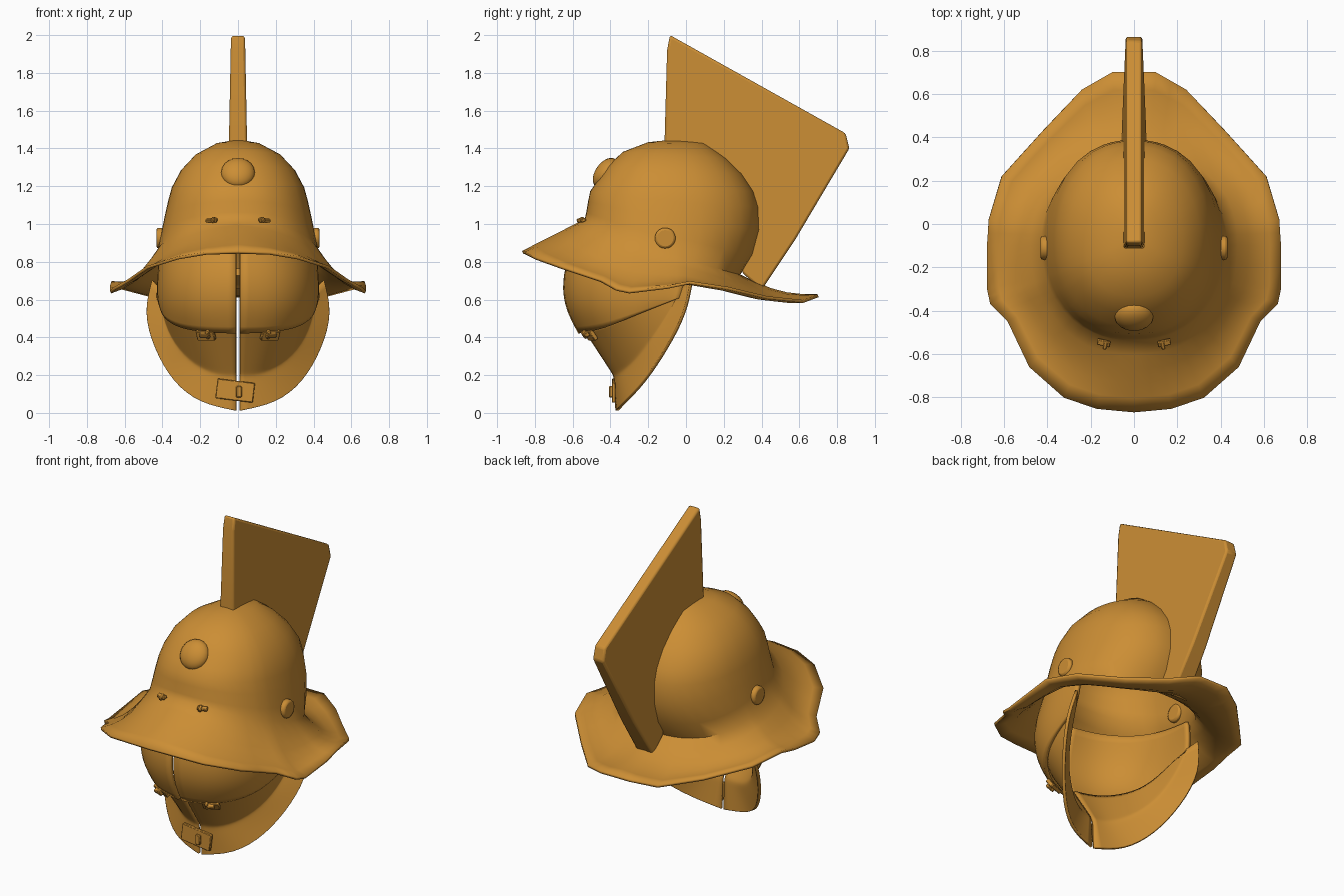
import bpy, bmesh, math
from mathutils import Vector

if "Cube" in bpy.data.objects:
    bpy.data.objects.remove(bpy.data.objects["Cube"])

bronze = bpy.data.materials.new("ochre bronze")
bronze.diffuse_color = (0.60, 0.27, 0.035, 1)
bronze.use_nodes = True
bronze.node_tree.nodes["Principled BSDF"].inputs["Base Color"].default_value = bronze.diffuse_color


def finish(ob, angle=40):
    ob.data.materials.clear()
    ob.data.materials.append(bronze)
    bpy.ops.object.select_all(action='DESELECT')
    ob.select_set(True)
    bpy.context.view_layer.objects.active = ob
    bpy.ops.object.shade_smooth_by_angle(angle=math.radians(angle))
    return ob


def mesh_object(name, verts, faces):
    me = bpy.data.meshes.new(name)
    me.from_pydata([tuple(v) for v in verts], [], faces)
    bm = bmesh.new()
    bm.from_mesh(me)
    bmesh.ops.recalc_face_normals(bm, faces=bm.faces)
    bm.to_mesh(me)
    bm.free()
    ob = bpy.data.objects.new(name, me)
    bpy.context.collection.objects.link(ob)
    return ob


def grid_faces(rows, cols, closed=False):
    n = cols if closed else cols - 1
    return [(r * cols + c, r * cols + (c + 1) % cols,
             (r + 1) * cols + (c + 1) % cols, (r + 1) * cols + c)
            for r in range(rows - 1) for c in range(n)]


def solidify(ob, t):
    m = ob.modifiers.new("thickness", 'SOLIDIFY')
    m.thickness, m.offset = t, 0


def mirror(ob):
    ob.modifiers.new("mirror", 'MIRROR').use_clip = False


# --- Dome and brim: one lofted shell ---
# right half of the brim edge, front to back
rim = [(0, -.865, .85), (.17, -.85, .845), (.32, -.80, .82), (.48, -.66, .77),
       (.58, -.45, .70), (.66, -.37, .655), (.675, -.30, .64), (.677, -.10, .665),
       (.67, .02, .69), (.61, .22, .66), (.42, .43, .61), (.24, .62, .59),
       (.10, .70, .62), (0, .70, .62)]
half = []
for a, b in zip(rim, rim[1:]):
    half += [Vector(a), (Vector(a) + Vector(b)) / 2]
half.append(Vector(rim[-1]))
edge = half + [Vector((-p.x, p.y, p.z)) for p in half[-2:0:-1]]
CY = -0.08
angles = [math.atan2(p.x, -(p.y - CY)) for p in edge]


def spow(v, e):
    return math.copysign(abs(v) ** e, v)


def dome_ring(yf, yb, w, zf, zs, zb):
    pts = []
    for a in angles:
        s, c = math.sin(a), math.cos(a)
        y = CY - spow(c, .9) * ((CY - yf) if c > 0 else (yb - CY))
        z = zs + c * (zf - zb) / 2 + c * c * ((zf + zb) / 2 - zs)
        pts.append(Vector((w * spow(s, .9), y, z)))
    return pts


# front y, back y, half width, then heights at front, side and back
dome = [dome_ring(*r) for r in [
    (-.20, .10, .11, 1.425, 1.42, 1.42), (-.33, .21, .22, 1.375, 1.36, 1.34),
    (-.41, .29, .295, 1.30, 1.28, 1.26), (-.465, .35, .343, 1.22, 1.19, 1.17),
    (-.50, .375, .362, 1.17, 1.12, 1.09), (-.51, .38, .382, 1.12, 1.03, .97),
    (-.52, .345, .402, 1.06, .93, .84), (-.53, .28, .42, 1.02, .84, .73)]]
base = dome[-1]
for t in (.2, .4, .6, .8, 1):
    ring = []
    for p, q in zip(base, edge):
        v = p.lerp(q, t)
        sag = .05 * min(1, abs(q.x) / .5 + max(0, q.y))
        v.z -= sag * math.sin(math.pi * t)
        ring.append(v)
    dome.append(ring)
n = len(edge)
verts = [p for r in dome for p in r] + [Vector((0, -.06, 1.44))]
faces = grid_faces(len(dome), n, True)
faces += [(len(verts) - 1, (i + 1) % n, i) for i in range(n)]
shell = mesh_object("dome_and_brim", verts, faces)
solidify(shell, .016)
finish(shell, 50)

# --- Crest: tapered slab standing on the dome ---
outline = [(-.115, 1.38), (-.10, 1.92), (-.085, 2.0), (.845, 1.48), (.865, 1.40),
           (.58, .92), (.40, .65), (.30, .74), (.2, 1.05)]
cv = []
for side in (1, -1):
    for y, z in outline:
        d = -.488 * (y + .085) - .873 * (z - 2.0)
        cv.append((side * (.037 + .022 * d), y, z))
k = len(outline)
cf = [tuple(range(k)), tuple(range(2 * k - 1, k - 1, -1))]
cf += [(i, i + k, (i + 1) % k + k, (i + 1) % k) for i in range(k)]
crest = mesh_object("crest", cv, cf)
bev = crest.modifiers.new("soft edges", 'BEVEL')
bev.width, bev.segments, bev.limit_method = .012, 2, 'ANGLE'
finish(crest)


# --- Face guard: mirrored visor and cheek plates ---
def plate_grid(name, rows, thick):
    ob = mesh_object(name, [p for r in rows for p in r], grid_faces(len(rows), len(rows[0])))
    mirror(ob)
    sub = ob.modifiers.new("smooth", 'SUBSURF')
    sub.levels = sub.render_levels = 2
    sub.boundary_smooth = 'PRESERVE_CORNERS'
    solidify(ob, thick)
    return finish(ob, 50)


visor = [
    [(.009, -.58, .90), (.18, -.55, .90), (.32, -.43, .88), (.40, -.27, .86), (.41, -.12, .84), (.40, .0, .82)],
    [(.009, -.645, .74), (.20, -.61, .73), (.35, -.48, .72), (.415, -.30, .70), (.42, -.13, .70), (.41, .0, .72)],
    [(.009, -.64, .57), (.20, -.60, .56), (.34, -.47, .56), (.41, -.30, .58), (.42, -.14, .60), (.42, -.02, .64)],
    [(.009, -.56, .425), (.16, -.535, .43), (.30, -.43, .45), (.385, -.31, .50), (.405, -.17, .56), (.42, -.03, .61)]]
plate_grid("visor", visor, .022)

neck = [(.009, -.375, .20), (.10, -.36, .20), (.22, -.29, .25), (.33, -.20, .36), (.39, -.10, .50), (.415, -.02, .66)]
flange = [(.009, -.365, .012), (.20, -.33, .05), (.34, -.22, .16), (.44, -.10, .34), (.495, .0, .53), (.45, .03, .70)]
top = [Vector((max(.009, x * .97), -.1 + (y + .1) * .96, z + .03)) for x, y, z in visor[3]]
low = [Vector(p) for p in neck]
out = [Vector(p) for p in flange]


def between(a, b, t):
    return [p.lerp(q, t) for p, q in zip(a, b)]


plate_grid("cheek_guard", [top, between(top, low, .5), between(top, low, .9), low,
                           between(low, out, .2), between(low, out, .9), out], .018)


# --- Fittings ---
def box(name, loc, size, rot=(0, 0, 0), bevel=.004):
    bpy.ops.mesh.primitive_cube_add(size=1, location=loc, rotation=rot)
    ob = bpy.context.object
    ob.name = name
    ob.scale = size
    bpy.ops.object.transform_apply(location=False, rotation=False, scale=True)
    m = ob.modifiers.new("soft edges", 'BEVEL')
    m.width = bevel
    return finish(ob)


def button(name, loc, scale, rot):
    bpy.ops.mesh.primitive_uv_sphere_add(segments=20, ring_count=12, location=loc, rotation=rot)
    ob = bpy.context.object
    ob.name = name
    ob.scale = scale
    return finish(ob, 60)


# brow boss
button("brow_boss", (0, -.425, 1.27), (.09, .09, .055), (math.radians(55), 0, 0))

for s, tag in ((1, "right"), (-1, "left")):
    # round rivet on the side of the bowl
    bpy.ops.mesh.primitive_cylinder_add(vertices=20, radius=.055, depth=.05,
                                        location=(s * .407, -.11, .925), rotation=(0, math.pi / 2, 0))
    rivet = bpy.context.object
    rivet.name = "side_rivet_" + tag
    m = rivet.modifiers.new("round", 'BEVEL')
    m.width, m.segments = .012, 2
    finish(rivet)
    # small hook on the brim
    box("brim_hook_" + tag, (s * .14, -.548, 1.02), (.06, .028, .018), (.4, 0, s * .25))
    box("brim_pin_" + tag, (s * .132, -.558, 1.022), (.018, .04, .022), (.4, 0, s * .25))
    # clasp at the visor's lower edge
    box("clasp_plate_" + tag, (s * .17, -.505, .412), (.10, .025, .06), (.6, 0, s * .35))
    box("clasp_bar_" + tag, (s * .178, -.528, .415), (.05, .03, .022), (.6, 0, s * .35))
    box("clasp_pin_" + tag, (s * .158, -.53, .42), (.018, .04, .045), (.6, 0, s * .35))

# chin buckle
box("chin_buckle", (-.015, -.383, .118), (.20, .02, .105), (0, math.radians(7), 0))
box("chin_buckle_pin", (.005, -.396, .112), (.03, .022, .06))
